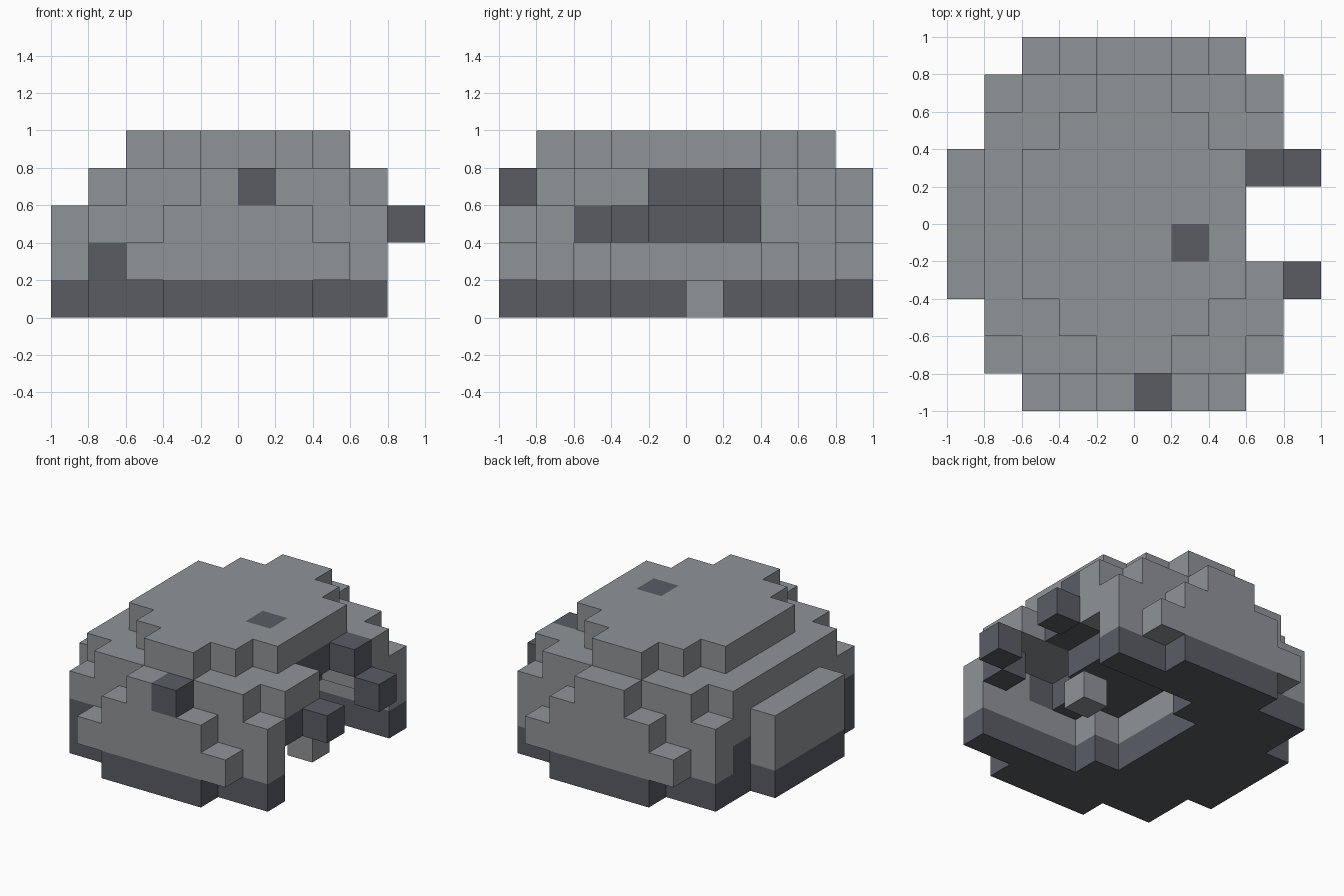
import bpy
import bmesh

if "Cube" in bpy.data.objects:
    bpy.data.objects.remove(bpy.data.objects["Cube"], do_unlink=True)

CELL = 0.2


def material(name, rgb):
    mat = bpy.data.materials.new(name)
    mat.use_nodes = True
    color = (*rgb, 1)
    mat.diffuse_color = color
    mat.node_tree.nodes["Principled BSDF"].inputs["Base Color"].default_value = color
    return mat


MATERIALS = [material("light_stone", (0.28, 0.295, 0.31)),
             material("dark_stone", (0.10, 0.108, 0.127))]
LIGHT, DARK = 0, 1
cells = {}


def box(xs, ys, zs):
    """All cells in inclusive index ranges."""
    return [(i, j, k) for i in range(xs[0], xs[1] + 1)
            for j in range(ys[0], ys[1] + 1)
            for k in range(zs[0], zs[1] + 1)]


def fill(xs, ys, zs, shade=LIGHT):
    for c in box(xs, ys, zs):
        cells[c] = shade


def cut(xs, ys, zs):
    for c in box(xs, ys, zs):
        cells.pop(c, None)


def tint(xs, ys, zs, shade=DARK):
    for c in box(xs, ys, zs):
        if c in cells:
            cells[c] = shade


def build(name, voxels):
    """Mesh only the outer faces of a set of cells."""
    bm = bmesh.new()
    verts = {}

    def corner(p):
        if p not in verts:
            verts[p] = bm.verts.new((p[0] * CELL - 1, p[1] * CELL - 1, p[2] * CELL))
        return verts[p]

    for c, shade in voxels.items():
        for axis in range(3):
            for side in (0, 1):
                near = list(c)
                near[axis] += 2 * side - 1
                if tuple(near) in voxels:
                    continue
                quad = []
                for u, v in ((0, 0), (1, 0), (1, 1), (0, 1)):
                    p = list(c)
                    p[axis] += side
                    p[(axis + 1) % 3] += u
                    p[(axis + 2) % 3] += v
                    quad.append(corner(tuple(p)))
                face = bm.faces.new(quad if side else quad[::-1])
                face.material_index = shade
    mesh = bpy.data.meshes.new(name)
    bm.to_mesh(mesh)
    bm.free()
    for mat in MATERIALS:
        mesh.materials.append(mat)
    obj = bpy.data.objects.new(name, mesh)
    bpy.context.collection.objects.link(obj)


# Main body and its chamfered shoulder
fill((1, 8), (1, 8), (0, 2))
fill((2, 7), (1, 8), (3, 3))
fill((1, 8), (2, 7), (3, 3))

# Stepped crown
fill((2, 7), (3, 6), (4, 4))
fill((3, 6), (2, 7), (4, 4))
fill((4, 5), (1, 8), (4, 4))

# Left slab, and stepped slabs on front and back
fill((0, 0), (3, 6), (0, 2))
for j in (0, 9):
    for k, (a, b) in enumerate(((3, 6), (2, 7), (3, 6), (4, 5))):
        fill((a, b), (j, j), (k, k))

# Hollow on the right side
cut((5, 8), (2, 7), (0, 1))
cut((4, 4), (3, 6), (0, 1))
cut((6, 8), (2, 3), (2, 2))
cut((7, 8), (4, 6), (2, 2))
cut((8, 8), (4, 6), (3, 3))
fill((8, 8), (2, 2), (2, 2))

# Dark base, hollow lining and surface spots
tint((0, 9), (0, 9), (0, 0))
tint((5, 6), (1, 1), (2, 2))
tint((4, 6), (2, 6), (2, 2))
tint((7, 7), (4, 6), (3, 3))
for spot in ((1, 1, 1), (1, 7, 1), (5, 0, 3), (6, 4, 4), (8, 2, 2)):
    cells[spot] = DARK

build("boulder", cells)

# Loose blocks around the hollow
build("upper_dark_block", {(8, 6, 3): DARK})
build("outer_dark_block", {(9, 6, 2): DARK})
build("front_dark_block", {(9, 3, 2): DARK})
build("inner_light_block", {(7, 5, 0): LIGHT})
